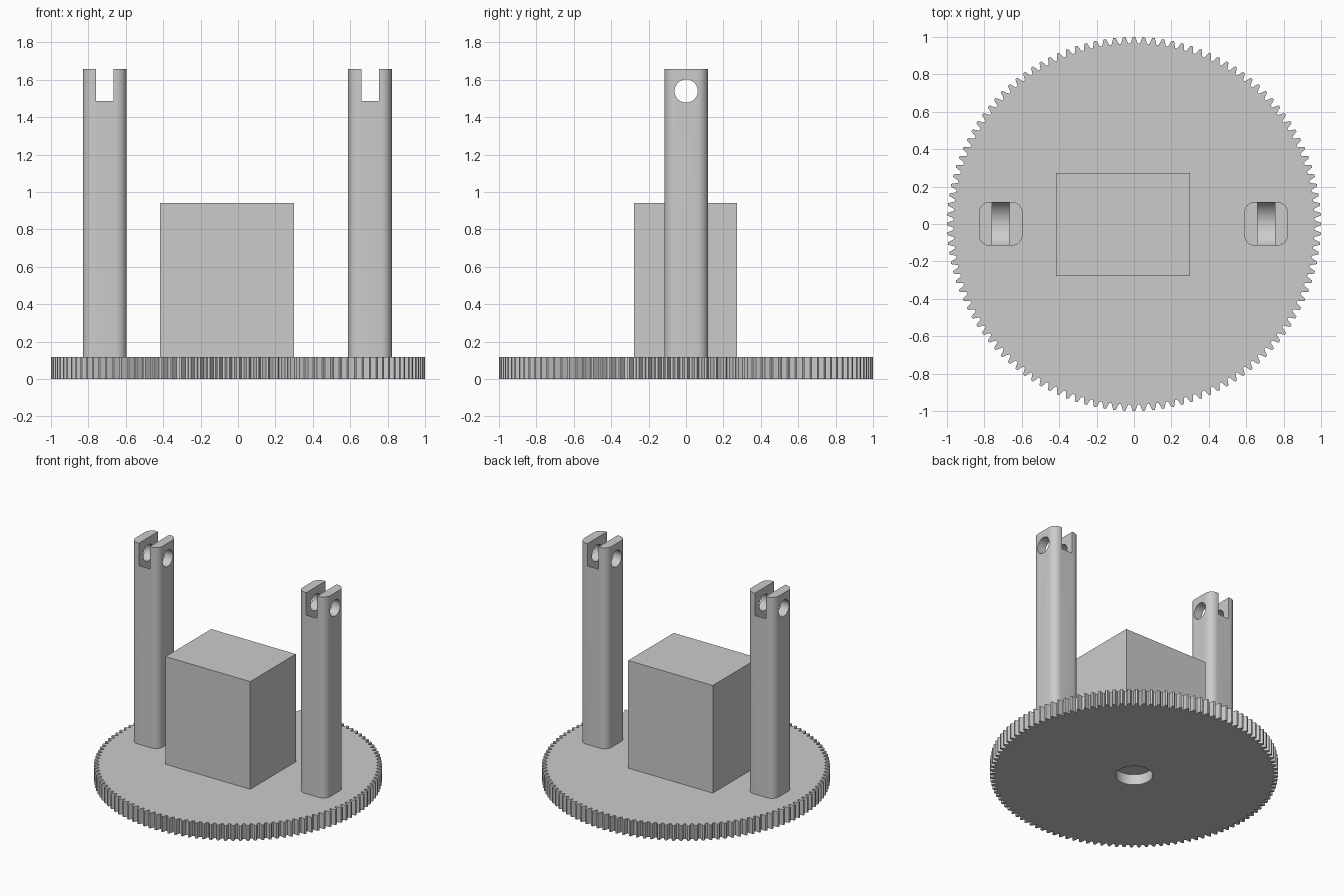
import bpy, bmesh, math

if "Cube" in bpy.data.objects:
    bpy.data.objects.remove(bpy.data.objects["Cube"])

grey = bpy.data.materials.new("light_grey")
grey.diffuse_color = (0.6, 0.6, 0.6, 1)
grey.use_nodes = True
grey.node_tree.nodes["Principled BSDF"].inputs["Base Color"].default_value = grey.diffuse_color


def prism(name, outline, z0, z1):
    """Extrude a closed xy outline from z0 to z1."""
    bm = bmesh.new()
    face = bm.faces.new([bm.verts.new((x, y, z0)) for x, y in outline])
    ext = bmesh.ops.extrude_face_region(bm, geom=[face])["geom"]
    for v in ext:
        if isinstance(v, bmesh.types.BMVert):
            v.co.z = z1
    bmesh.ops.recalc_face_normals(bm, faces=bm.faces)
    mesh = bpy.data.meshes.new(name)
    bm.to_mesh(mesh)
    bm.free()
    mesh.materials.append(grey)
    ob = bpy.data.objects.new(name, mesh)
    bpy.context.collection.objects.link(ob)
    return ob


def rect(x0, x1, y0, y1):
    return [(x0, y0), (x1, y0), (x1, y1), (x0, y1)]


def circle(r, n=48):
    return [(r * math.cos(math.tau * i / n), r * math.sin(math.tau * i / n)) for i in range(n)]


def rounded_square(cx, cy, half, r, n=8):
    pts = []
    for k, (sx, sy) in enumerate([(1, 1), (-1, 1), (-1, -1), (1, -1)]):
        for i in range(n + 1):
            a = math.pi / 2 * (k + i / n)
            pts.append((cx + sx * (half - r) + r * math.cos(a),
                        cy + sy * (half - r) + r * math.sin(a)))
    return pts


def cut(ob, cutter):
    """Subtract cutter from ob and remove the cutter."""
    m = ob.modifiers.new("cut", 'BOOLEAN')
    m.operation, m.solver, m.object = 'DIFFERENCE', 'EXACT', cutter
    bpy.context.view_layer.objects.active = ob
    bpy.ops.object.modifier_apply(modifier=m.name)
    bpy.data.objects.remove(cutter)


def smooth(ob):
    bpy.ops.object.select_all(action='DESELECT')
    ob.select_set(True)
    bpy.context.view_layer.objects.active = ob
    bpy.ops.object.shade_smooth_by_angle(angle=math.radians(30))


# toothed base plate with a central bore
TEETH, TIP, ROOT = 120, 1.0, 0.966
outline = []
for t in range(TEETH):
    for frac, r in ((-0.38, ROOT), (-0.13, TIP), (0.13, TIP), (0.38, ROOT)):
        a = math.tau * (t + frac) / TEETH
        outline.append((r * math.cos(a), r * math.sin(a)))
plate = prism("gear_plate", outline, 0, 0.117)
cut(plate, prism("bore_cutter", circle(0.13), -0.1, 0.08))

# central block
prism("central_block", rect(-0.418, 0.299, -0.279, 0.273), 0.1, 0.942)

# forked posts with a pin hole and a rounded slot floor
HOLE_Z, CY = 1.54, 0.001
for name, cx in (("left_post", -0.713), ("right_post", 0.706)):
    post = prism(name, rounded_square(cx, CY, 0.117, 0.058), 0.1, 1.657)
    cut(post, prism("slot_cutter", rect(cx - 0.047, cx + 0.047, -0.2, 0.2), HOLE_Z, 1.8))
    for r, half in ((0.129, 0.047), (0.062, 0.3)):
        c = prism("round_cutter", circle(r, 64), -half, half)
        c.rotation_euler = (0, math.pi / 2, 0)
        c.location = (cx, CY, HOLE_Z)
        bpy.context.view_layer.update()
        cut(post, c)
    smooth(post)
smooth(plate)
